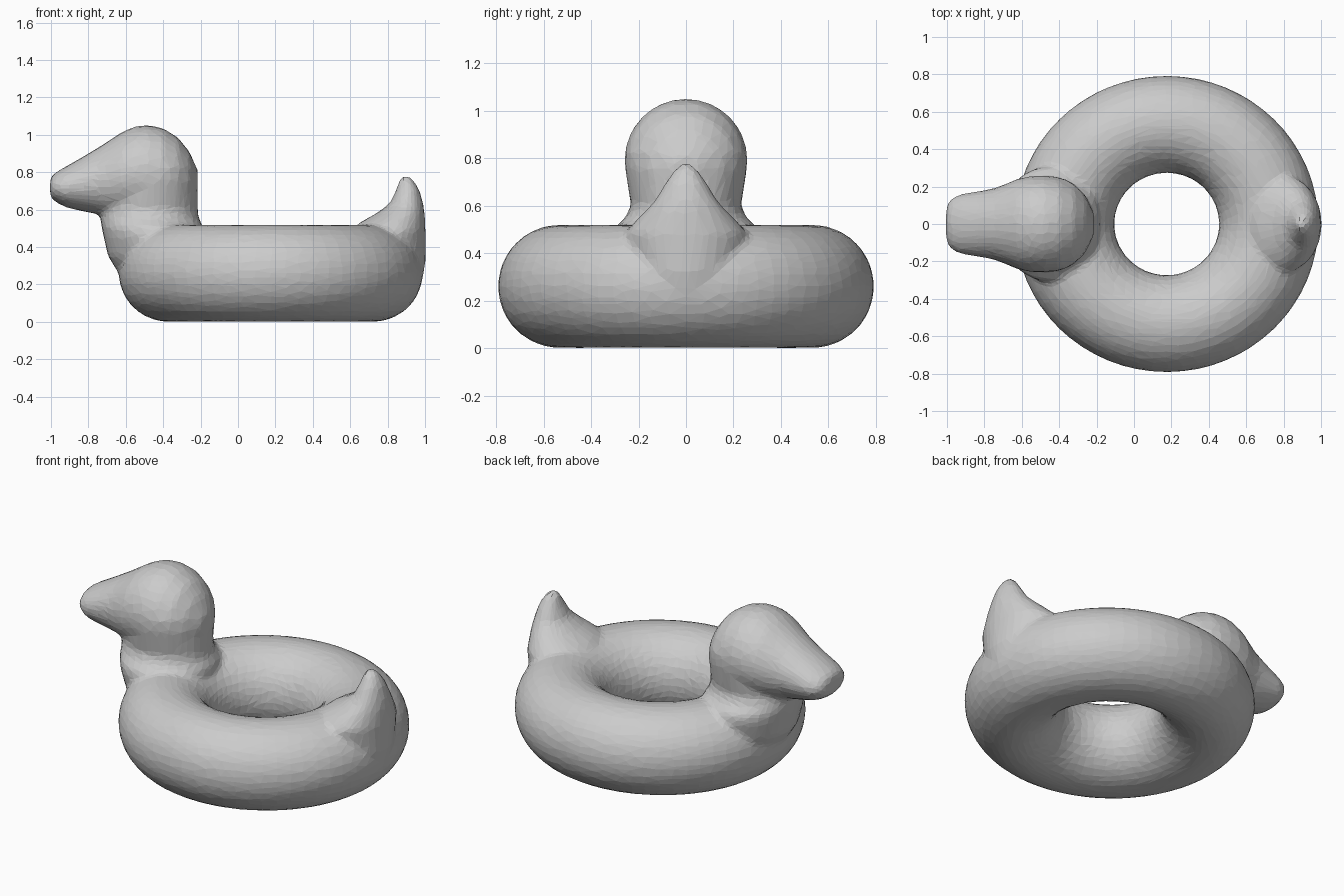
import bpy, bmesh
from math import sin, cos, pi

cube = bpy.data.objects.get("Cube")
if cube:
    bpy.data.objects.remove(cube, do_unlink=True)

# Plain grey vinyl
vinyl = bpy.data.materials.new("grey vinyl")
vinyl.use_nodes = True
grey = (0.6, 0.6, 0.6, 1)
vinyl.diffuse_color = grey
vinyl.node_tree.nodes["Principled BSDF"].inputs["Base Color"].default_value = grey

bm = bmesh.new()


def loft(sections, place, sides=32):
    """Skin closed oval sections; place(section, cos, sin) gives each point."""
    rings = []
    for s in sections:
        angles = [2 * pi * i / sides for i in range(sides)]
        rings.append([bm.verts.new(place(s, cos(a), sin(a))) for a in angles])
    for a, b in zip(rings, rings[1:]):
        for i in range(sides):
            j = (i + 1) % sides
            bm.faces.new((a[i], a[j], b[j], b[i]))
    bm.faces.new(rings[0][::-1])
    bm.faces.new(rings[-1])


def upright(s, c, n):
    z, x0, x1, half = s
    return ((x0 + x1) / 2 + (x1 - x0) / 2 * c, half * n, z)


def lengthwise(s, c, n):
    x, z0, z1, half = s
    return (x, half * c, (z0 + z1) / 2 + (z1 - z0) / 2 * n)


# Inflated ring, slightly longer than wide
MAJOR, MINOR, STRETCH = 0.533, 0.26, 1.025
around, across = 64, 28
grid = [[bm.verts.new((0.175 + STRETCH * cos(u) * (MAJOR + MINOR * cos(v)),
                       sin(u) * (MAJOR + MINOR * cos(v)),
                       0.26 + MINOR * sin(v)))
         for v in (2 * pi * j / across for j in range(across))]
        for u in (2 * pi * i / around for i in range(around))]
for i in range(around):
    for j in range(across):
        k, m = (i + 1) % around, (j + 1) % across
        bm.faces.new((grid[i][j], grid[k][j], grid[k][m], grid[i][m]))

# Head and bill: x, bottom, top, half width
loft([(-1.005, 0.67, 0.77, 0.09), (-0.98, 0.645, 0.795, 0.135),
      (-0.93, 0.615, 0.825, 0.16), (-0.85, 0.595, 0.87, 0.172),
      (-0.75, 0.575, 0.93, 0.19), (-0.68, 0.56, 0.975, 0.217),
      (-0.62, 0.55, 1.015, 0.243), (-0.55, 0.54, 1.045, 0.257),
      (-0.48, 0.53, 1.052, 0.26), (-0.40, 0.53, 1.035, 0.25),
      (-0.32, 0.55, 0.985, 0.215), (-0.26, 0.60, 0.91, 0.155),
      (-0.215, 0.70, 0.81, 0.06)], lengthwise)

# Neck flaring into the ring: z, back x, front x, half width
loft([(0.20, -0.60, -0.22, 0.20), (0.35, -0.695, -0.20, 0.28),
      (0.46, -0.72, -0.18, 0.31), (0.51, -0.73, -0.185, 0.30),
      (0.55, -0.735, -0.21, 0.255), (0.60, -0.735, -0.215, 0.232),
      (0.68, -0.72, -0.215, 0.246), (0.76, -0.70, -0.215, 0.257),
      (0.83, -0.66, -0.225, 0.253)], upright)

# Pointed tail: z, inner x, outer x, half width
loft([(0.22, 0.62, 0.985, 0.16), (0.32, 0.62, 1.003, 0.22),
      (0.48, 0.60, 1.003, 0.26), (0.53, 0.65, 1.001, 0.22),
      (0.58, 0.74, 0.998, 0.17), (0.63, 0.81, 0.99, 0.125),
      (0.70, 0.843, 0.972, 0.085), (0.75, 0.86, 0.945, 0.05),
      (0.778, 0.875, 0.915, 0.022)], upright)

bmesh.ops.recalc_face_normals(bm, faces=bm.faces)
mesh = bpy.data.meshes.new("duck_swim_ring")
bm.to_mesh(mesh)
bm.free()
mesh.materials.append(vinyl)
ring = bpy.data.objects.new("duck_swim_ring", mesh)
bpy.context.collection.objects.link(ring)

# Fuse the parts into one skin, soften the joins, then facet it
fuse = ring.modifiers.new("fuse", 'REMESH')
fuse.mode = 'VOXEL'
fuse.voxel_size = 0.018
soften = ring.modifiers.new("soften", 'SMOOTH')
soften.factor = 0.5
soften.iterations = 6
facet = ring.modifiers.new("facet", 'DECIMATE')
facet.ratio = 0.1
